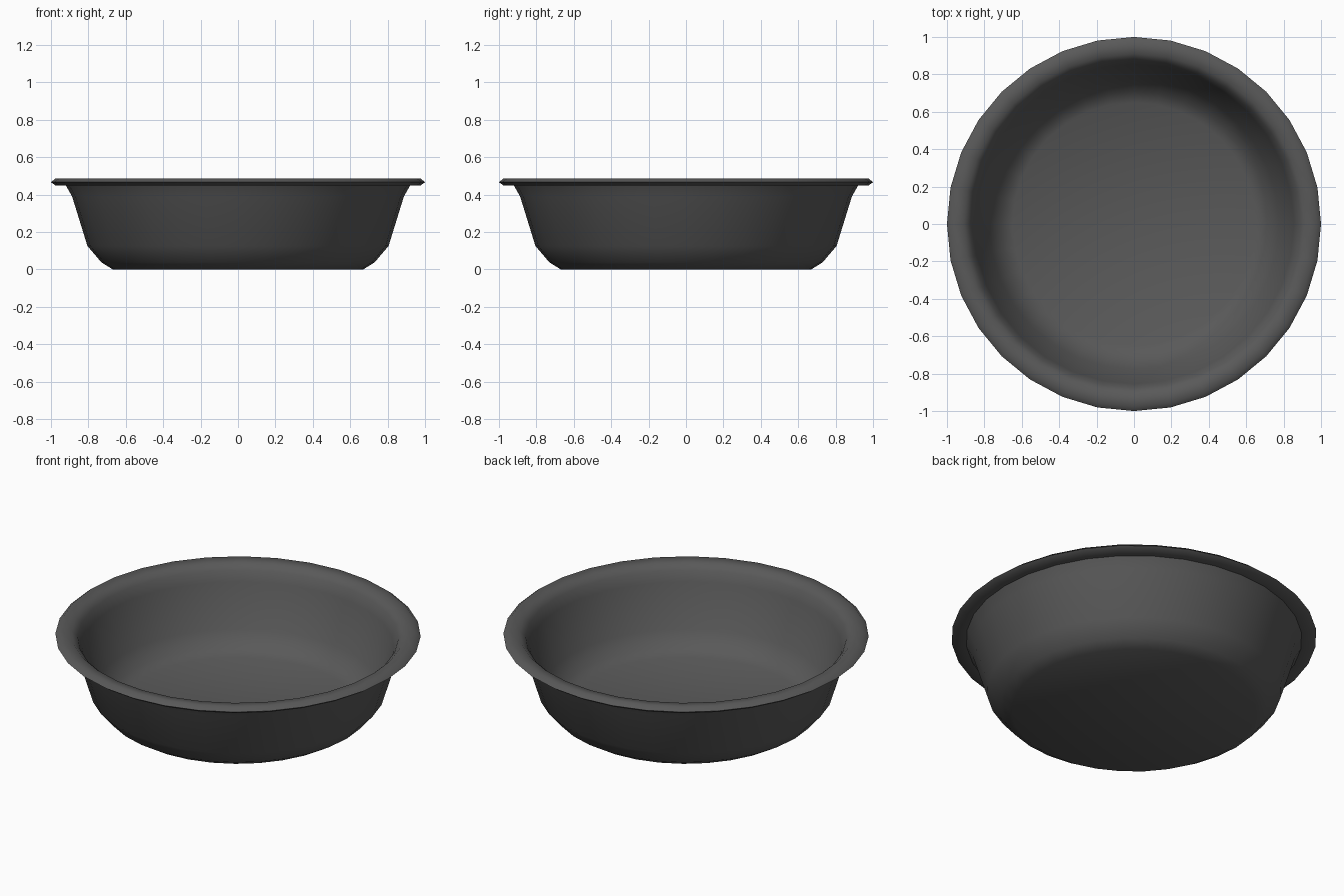
import bpy, bmesh, math

if "Cube" in bpy.data.objects:
    bpy.data.objects.remove(bpy.data.objects["Cube"])

SIDES = 32

# Closed cross-section: outer wall, rolled rim, inner wall (radius, height)
profile = [
    (0, 0), (0.67, 0), (0.73, 0.037), (0.805, 0.125), (0.887, 0.39), (0.92, 0.448),
    (0.975, 0.448), (1.0, 0.466), (0.975, 0.487), (0.91, 0.48),
    (0.878, 0.45), (0.855, 0.39), (0.775, 0.14), (0.71, 0.062), (0.65, 0.03), (0, 0.03),
]

# Bowl: spin the profile around z
bm = bmesh.new()
verts = [bm.verts.new((r, 0, z)) for r, z in profile]
edges = [bm.edges.new(pair) for pair in zip(verts, verts[1:])]
bmesh.ops.spin(bm, geom=verts + edges, cent=(0, 0, 0), axis=(0, 0, 1),
               angle=math.tau, steps=SIDES)
bmesh.ops.remove_doubles(bm, verts=bm.verts, dist=0.0005)
bmesh.ops.recalc_face_normals(bm, faces=bm.faces)
mesh = bpy.data.meshes.new("bowl")
bm.to_mesh(mesh)
bm.free()

bowl = bpy.data.objects.new("bowl", mesh)
bpy.context.collection.objects.link(bowl)

# Dark grey finish
mat = bpy.data.materials.new("dark_grey")
mat.diffuse_color = (0.1, 0.1, 0.1, 1)
mat.use_nodes = True
mat.node_tree.nodes["Principled BSDF"].inputs["Base Color"].default_value = mat.diffuse_color
mesh.materials.append(mat)

# Smooth shading
bpy.context.view_layer.objects.active = bowl
bowl.select_set(True)
bpy.ops.object.shade_smooth_by_angle(angle=math.radians(60))
